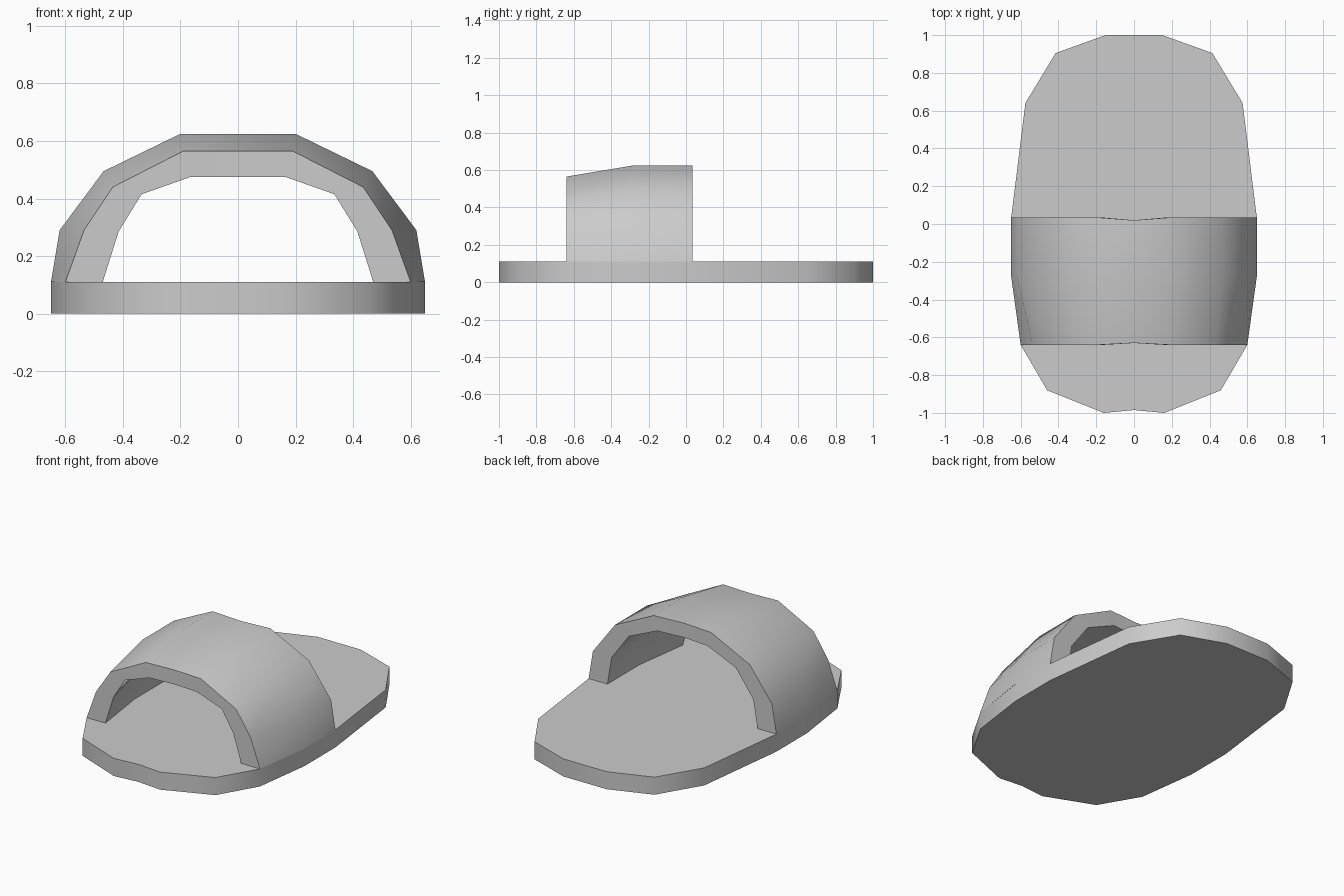
import bpy
import bmesh

cube = bpy.data.objects.get("Cube")
if cube:
    bpy.data.objects.remove(cube, do_unlink=True)

grey = bpy.data.materials.new("plain grey")
grey.use_nodes = True
colour = (0.6, 0.6, 0.6, 1)
grey.diffuse_color = colour
grey.node_tree.nodes["Principled BSDF"].inputs["Base Color"].default_value = colour

SOLE_TOP = 0.11


def finish(name, bm):
    bmesh.ops.recalc_face_normals(bm, faces=bm.faces)
    mesh = bpy.data.meshes.new(name)
    bm.to_mesh(mesh)
    bm.free()
    mesh.materials.append(grey)
    obj = bpy.data.objects.new(name, mesh)
    bpy.context.collection.objects.link(obj)
    bpy.ops.object.select_all(action="DESELECT")
    obj.select_set(True)
    bpy.context.view_layer.objects.active = obj
    bpy.ops.object.shade_smooth_by_angle(angle=0.8)
    return obj


# Sole: mirrored outline from heel to toe, extruded upward
half = [(0.15, 1), (0.415, 0.905), (0.575, 0.64), (0.65, 0.035),
        (0.65, -0.27), (0.6, -0.64), (0.46, -0.88), (0.16, -1)]
outline = half + [(0, -0.985)] + [(-x, y) for x, y in reversed(half)]
bm = bmesh.new()
base = bm.faces.new([bm.verts.new((x, y, 0)) for x, y in outline])
top = bmesh.ops.extrude_face_region(bm, geom=[base], use_keep_orig=True)
bmesh.ops.translate(bm, vec=(0, 0, SOLE_TOP),
                    verts=[v for v in top["geom"] if isinstance(v, bmesh.types.BMVert)])
finish("sole", bm)

# Strap: arch cross-sections lofted from the toe opening to the back opening
toe_outer = [(0.6, SOLE_TOP), (0.535, 0.29), (0.435, 0.44), (0.19, 0.565)]
toe_inner = [(0.47, SOLE_TOP), (0.415, 0.285), (0.335, 0.415), (0.165, 0.475)]
back_outer = [(0.65, SOLE_TOP), (0.62, 0.29), (0.467, 0.495), (0.2, 0.625)]
back_inner = [(0.52, SOLE_TOP), (0.49, 0.285), (0.37, 0.45), (0.175, 0.535)]


def arch(bm, profile, y, dip):
    crown = [(0, profile[-1][1])]
    points = profile + crown + [(-x, z) for x, z in reversed(profile)]
    return [bm.verts.new((x, y + (dip if x == 0 else 0), z)) for x, z in points]


bm = bmesh.new()
rings = [arch(bm, toe_outer, -0.64, 0.01), arch(bm, back_outer, -0.28, 0),
         arch(bm, back_outer, 0.035, -0.015), arch(bm, back_inner, 0.035, -0.015),
         arch(bm, back_inner, -0.28, 0), arch(bm, toe_inner, -0.64, 0.01)]
for ring, following in zip(rings, rings[1:] + rings[:1]):
    for i in range(len(ring) - 1):
        bm.faces.new((ring[i], ring[i + 1], following[i + 1], following[i]))
for end in (0, -1):
    bm.faces.new([ring[end] for ring in rings])
finish("strap", bm)
